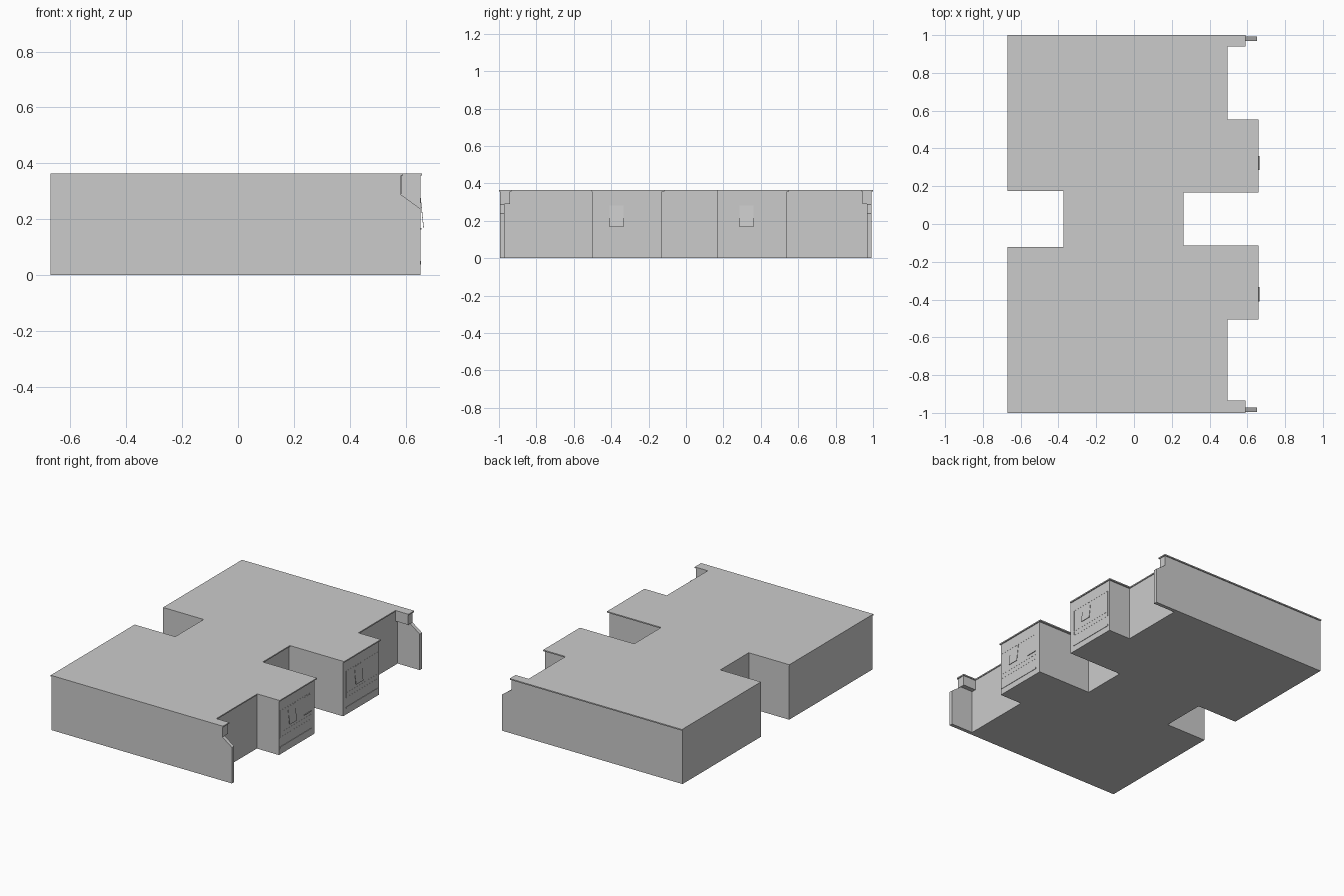
import bpy, bmesh
from mathutils import Vector


def prism(name, pts, vec):
    """Extrude a closed planar outline along vec."""
    bm = bmesh.new()
    face = bm.faces.new([bm.verts.new(p) for p in pts])
    ext = bmesh.ops.extrude_face_region(bm, geom=[face])
    moved = [g for g in ext["geom"] if isinstance(g, bmesh.types.BMVert)]
    bmesh.ops.translate(bm, verts=moved, vec=Vector(vec))
    bmesh.ops.recalc_face_normals(bm, faces=bm.faces)
    me = bpy.data.meshes.new(name)
    bm.to_mesh(me)
    bm.free()
    ob = bpy.data.objects.new(name, me)
    bpy.context.collection.objects.link(ob)
    return ob


def slab(name, outline, z0, z1):
    return prism(name, [(x, y, z0) for x, y in outline], (0, 0, z1 - z0))


def box(name, x0, x1, y0, y1, z0, z1):
    return slab(name, [(x0, y0), (x1, y0), (x1, y1), (x0, y1)], z0, z1)


# Main building walls
walls = [(-0.67, -0.995), (0.49, -0.995), (0.49, -0.503), (0.652, -0.503),
         (0.652, -0.129), (0.257, -0.129), (0.257, 0.168), (0.652, 0.168),
         (0.652, 0.541), (0.49, 0.541), (0.49, 0.993), (-0.67, 0.993),
         (-0.67, 0.175), (-0.374, 0.175), (-0.374, -0.122), (-0.67, -0.122)]
slab("building_walls", walls, 0, 0.356)

# Overhanging flat roof, including the end-wall strips
roof = [(-0.671, -1), (0.59, -1), (0.59, -0.934), (0.495, -0.934),
        (0.495, -0.506), (0.659, -0.506), (0.659, -0.115), (0.262, -0.115),
        (0.262, 0.168), (0.659, 0.168), (0.659, 0.552), (0.495, 0.552),
        (0.495, 0.939), (0.59, 0.939), (0.59, 1), (-0.671, 1),
        (-0.671, 0.175), (-0.374, 0.175), (-0.374, -0.122), (-0.671, -0.122)]
slab("flat_roof", roof, 0.356, 0.364)

# End fin walls with sloped shoulder, and the block under each roof end
fin = [(0.488, 0), (0.652, 0), (0.652, 0.238), (0.583, 0.288),
       (0.583, 0.357), (0.488, 0.357)]
for side, y0, y1, c0, c1 in (("south", -0.995, -0.971, -0.973, -0.94),
                             ("north", 0.969, 0.993, 0.945, 0.971)):
    prism("fin_wall_" + side, [(x, y0, z) for x, z in fin], (0, y1 - y0, 0))
    box("roof_end_block_" + side, 0.488, 0.584, c0, c1, 0.29, 0.357)

# Bay fronts: base ledge, frame strips and sill lines
for side, y0, y1 in (("south", -0.495, -0.165), ("north", 0.2, 0.525)):
    box("base_ledge_" + side, 0.651, 0.655, y0, y1, 0.038, 0.05)
    for i, z in enumerate((0.11, 0.14, 0.285)):
        box(f"trim_line_{side}_{i}", 0.651, 0.6528, y0, y1, z, z + 0.003)
    for i, y in enumerate((y0, y1 - 0.003)):
        box(f"trim_post_{side}_{i}", 0.651, 0.6528, y, y + 0.003, 0.11, 0.285)

# Tilted window panes, leaning out at the bottom
pane = [(0.651, 0.283), (0.653, 0.283), (0.665, 0.168), (0.663, 0.168)]
for i, y in enumerate((-0.41, 0.285)):
    prism(f"window_pane_{i}", [(x, y, z) for x, z in pane], (0, 0.076, 0))

# Narrow window beside the south pane
box("small_window", 0.651, 0.6535, -0.243, -0.17, 0.168, 0.28)
box("small_window_sill", 0.651, 0.657, -0.243, -0.17, 0.163, 0.168)
